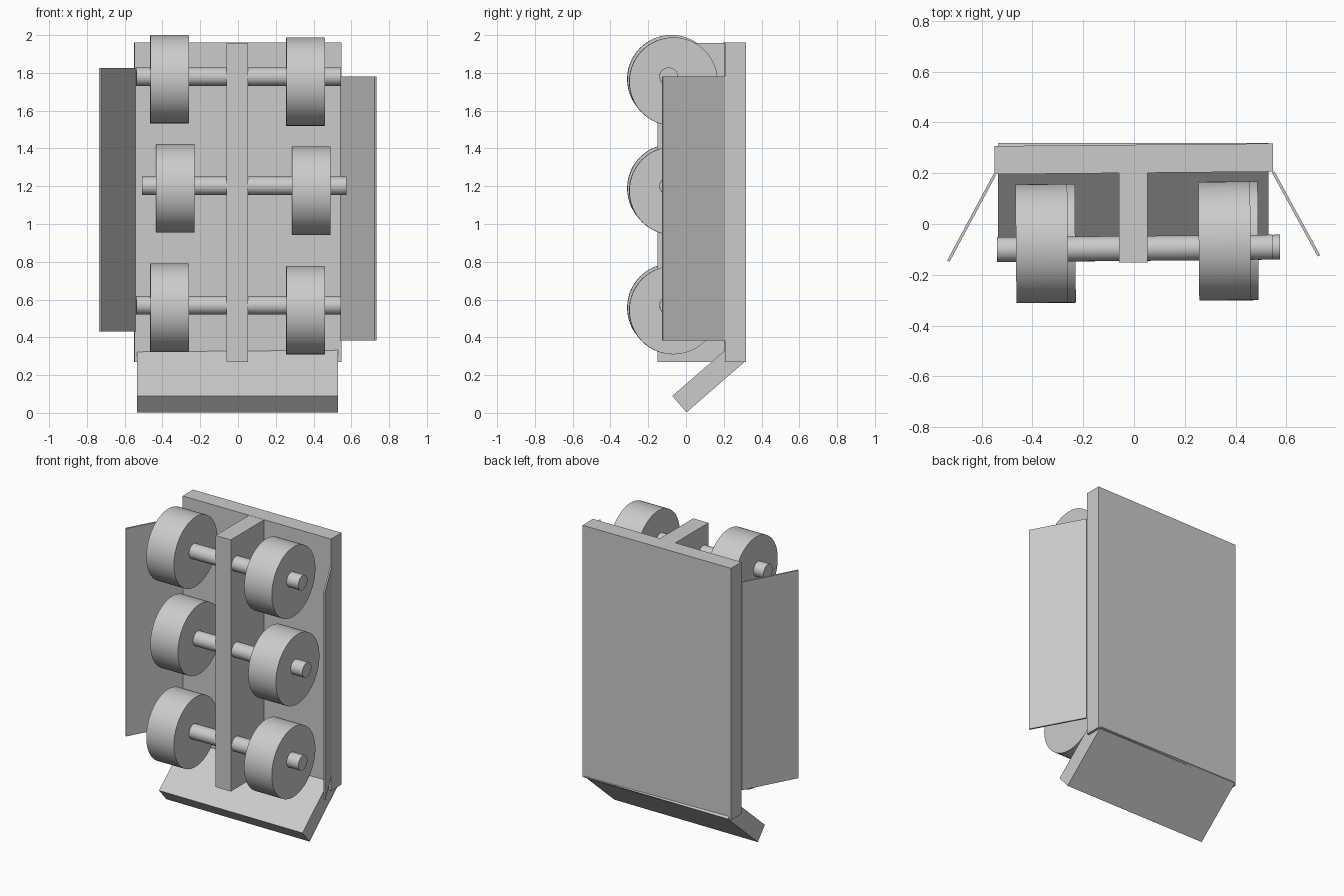
import bpy
import math
from mathutils import Vector

cube = bpy.data.objects.get("Cube")
if cube:
    bpy.data.objects.remove(cube, do_unlink=True)

# One plain grey for every part
GREY = (0.6, 0.6, 0.6, 1)
grey = bpy.data.materials.new("plain_grey")
grey.use_nodes = True
grey.diffuse_color = GREY
grey.node_tree.nodes["Principled BSDF"].inputs["Base Color"].default_value = GREY


def box(name, low, high, turn=(0, 0, 0)):
    """Box between two corners, turned about its own centre."""
    low, high = Vector(low), Vector(high)
    bpy.ops.mesh.primitive_cube_add(size=1, location=(low + high) / 2, rotation=turn)
    obj = bpy.context.object
    obj.scale = high - low
    obj.name = name
    obj.data.materials.append(grey)
    return obj


def bar(name, x0, x1, y, z, radius):
    """Cylinder along x, very slightly yawed like the back plate."""
    bpy.ops.mesh.primitive_cylinder_add(
        vertices=64, radius=radius, depth=x1 - x0,
        location=((x0 + x1) / 2, y, z), rotation=(0, math.pi / 2, YAW))
    obj = bpy.context.object
    obj.name = name
    obj.data.materials.append(grey)
    bpy.ops.object.shade_smooth_by_angle(angle=math.radians(30))


def slab(name, a, b, thick, low, high, axis):
    """Slab whose section runs from a to b, stretched along x or z."""
    a, b = Vector(a), Vector(b)
    mid, along = (a + b) / 2, b - a
    angle = math.atan2(along.y, along.x)
    half = Vector((along.length, thick)) / 2
    if axis == "x":
        centre, turn = Vector(((low + high) / 2, *mid)), (angle, 0, 0)
        size = Vector(((high - low) / 2, half.x, half.y))
    else:
        centre, turn = Vector((*mid, (low + high) / 2)), (0, 0, angle)
        size = Vector((half.x, half.y, (high - low) / 2))
    return box(name, centre - size, centre + size, turn)


YAW = 0.009

# Back plate and centre rib
box("back_plate", (-0.549, 0.201, 0.27), (0.547, 0.312, 1.96), (0, 0, YAW))
box("centre_rib", (-0.06, -0.152, 0.27), (0.053, 0.22, 1.959))

# Sloping foot flap
slab("foot_flap", (-0.035, 0.046), (0.281, 0.321), 0.115, -0.535, 0.53, "x")

# Thin splayed side flaps
slab("right_side_flap", (-0.548, 0.195), (-0.731, -0.146), 0.011, 0.43, 1.825, "z")
slab("left_side_flap", (0.548, 0.205), (0.728, -0.125), 0.011, 0.382, 1.78, "z")

# Three axles, each with a wheel either side of the rib
for row, z, shift in (("top", 1.78, 0), ("middle", 1.202, 0.03), ("bottom", 0.57, 0)):
    bar(row + "_axle", -0.539 + shift, 0.545 + shift, -0.096, z, 0.049)
    for side, x, y, drop in (("right", -0.363, -0.077, 0.013), ("left", 0.357, -0.067, 0.026)):
        bar(f"{row}_{side}_wheel", x + shift - 0.102, x + shift + 0.102, y, z - drop, 0.234)
